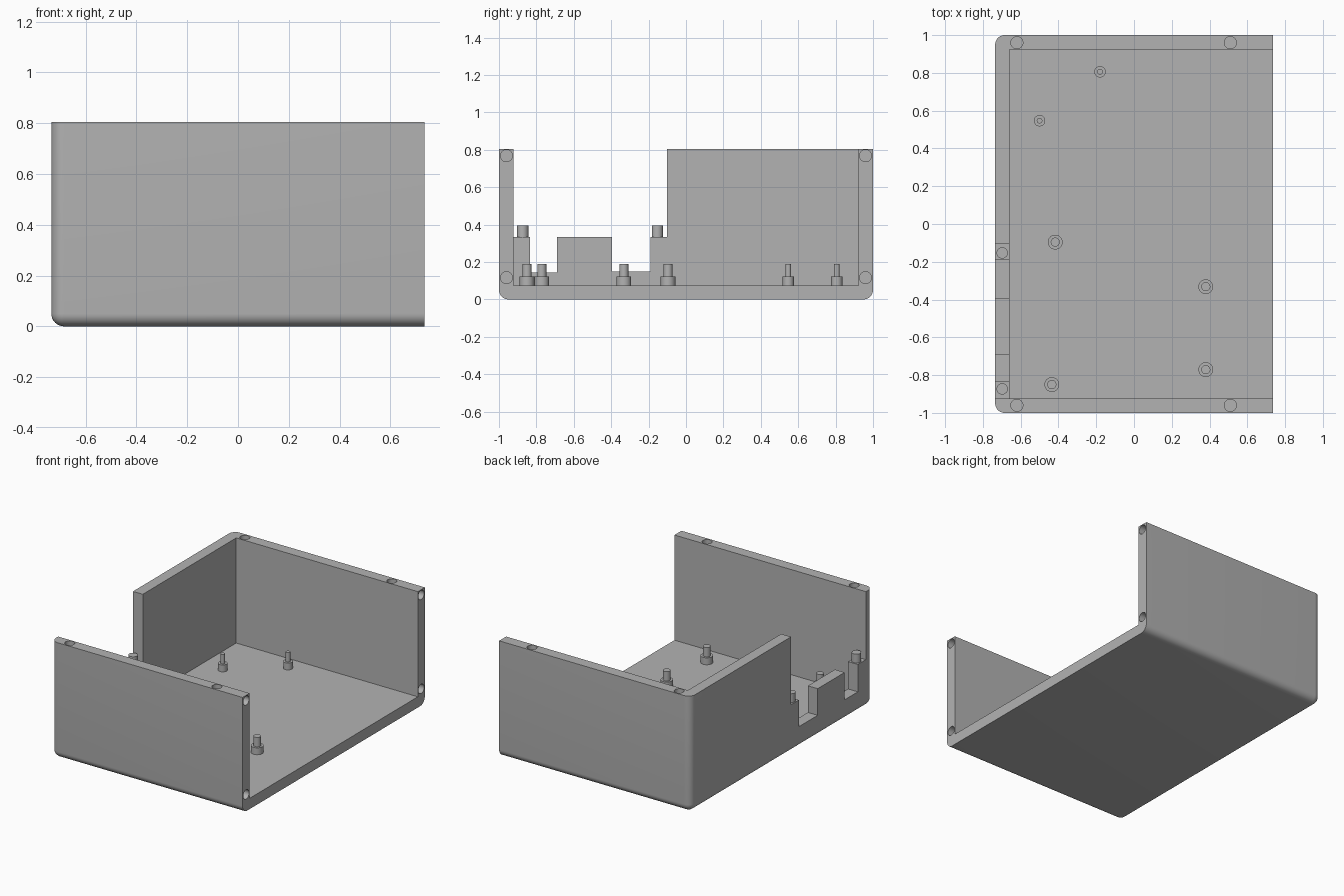
import bpy, bmesh, math
from mathutils import Matrix, Vector

if "Cube" in bpy.data.objects:
    bpy.data.objects.remove(bpy.data.objects["Cube"], do_unlink=True)

X, Y, H = 0.735, 1.0, 0.805      # outer half width, half depth, height
FLOOR, IN_X, IN_Y = 0.075, -0.66, 0.923

grey = bpy.data.materials.new("plain grey")
grey.use_nodes = True
colour = (0.45, 0.45, 0.45, 1)
grey.diffuse_color = colour
grey.node_tree.nodes["Principled BSDF"].inputs["Base Color"].default_value = colour


def add_object(name, bm):
    mesh = bpy.data.meshes.new(name)
    bm.to_mesh(mesh)
    bm.free()
    mesh.materials.append(grey)
    ob = bpy.data.objects.new(name, mesh)
    bpy.context.collection.objects.link(ob)
    return ob


def add_box(bm, lo, hi):
    lo, hi = Vector(lo), Vector(hi)
    matrix = Matrix.Translation((lo + hi) / 2) @ Matrix.Diagonal((*(hi - lo), 1))
    bmesh.ops.create_cube(bm, size=1, matrix=matrix)


def add_cylinder(bm, centre, radius, depth, along_x=False):
    matrix = Matrix.Translation(centre)
    if along_x:
        matrix = matrix @ Matrix.Rotation(math.pi / 2, 4, "Y")
    bmesh.ops.create_cone(bm, cap_ends=True, segments=32, radius1=radius,
                          radius2=radius, depth=depth, matrix=matrix)


def smooth(ob):
    bpy.ops.object.select_all(action="DESELECT")
    bpy.context.view_layer.objects.active = ob
    ob.select_set(True)
    bpy.ops.object.shade_smooth_by_angle(angle=math.radians(30))


def carve(target, bm):
    cutter = add_object("cutter", bm)
    cutter.hide_render = True
    mod = target.modifiers.new("carve", "BOOLEAN")
    mod.operation, mod.solver, mod.object = "DIFFERENCE", "EXACT", cutter
    bpy.context.view_layer.objects.active = target
    bpy.ops.object.modifier_apply(modifier=mod.name)
    bpy.data.objects.remove(cutter, do_unlink=True)


# Outer block, rounded on the bottom and the two closed corners
bm = bmesh.new()
add_box(bm, (-X, -Y, 0), (X, Y, H))
edges = []
for e in bm.edges:
    a, b = (v.co for v in e.verts)
    mid = (a + b) / 2
    on_bottom = mid.z < 0.01
    upright = abs(a.z - b.z) > 0.1
    if (on_bottom and mid.x < X - 0.01) or (upright and mid.x < 0):
        edges.append(e)
bmesh.ops.bevel(bm, geom=edges, offset=0.05, segments=8, profile=0.5,
                affect="EDGES", clamp_overlap=True)
case = add_object("case_shell", bm)

# Cavity open at the top and at one end, then the port notches in the end wall
cuts = [((IN_X, -IN_Y, FLOOR), (1, IN_Y, 1))]
for y0, y1, z in ((-IN_Y, -0.102, 0.333), (-0.835, -0.691, 0.143),
                  (-0.395, -0.189, 0.148)):
    cuts.append(((-1, y0, z), (-0.6, y1, 1)))
for lo, hi in cuts:
    bm = bmesh.new()
    add_box(bm, lo, hi)
    carve(case, bm)

# Round sockets in the wall tops and wall ends
bm = bmesh.new()
for side in (-1, 1):
    for x in (-0.62, 0.51):
        add_cylinder(bm, (x, side * 0.96, H), 0.032, 0.12)
    for z in (0.116, 0.768):
        add_cylinder(bm, (X, side * 0.96, z), 0.032, 0.12, along_x=True)
carve(case, bm)
smooth(case)

# Alignment pegs on the low wall sections
for name, y in (("front_wall_peg", -0.873), ("middle_wall_peg", -0.153)):
    bm = bmesh.new()
    add_cylinder(bm, (-0.698, y, 0.361), 0.03, 0.066)
    smooth(add_object(name, bm))

# Stepped standoffs on the floor: position, collar radius, pin radius
for x, y, collar, pin in ((-0.18, 0.806, 0.03, 0.015), (-0.5, 0.547, 0.03, 0.015),
                          (-0.417, -0.096, 0.039, 0.024), (0.38, -0.332, 0.039, 0.024),
                          (0.38, -0.771, 0.039, 0.024), (-0.435, -0.85, 0.039, 0.024)):
    bm = bmesh.new()
    add_cylinder(bm, (x, y, 0.098), collar, 0.05)
    add_cylinder(bm, (x, y, 0.155), pin, 0.066)
    smooth(add_object("standoff", bm))
